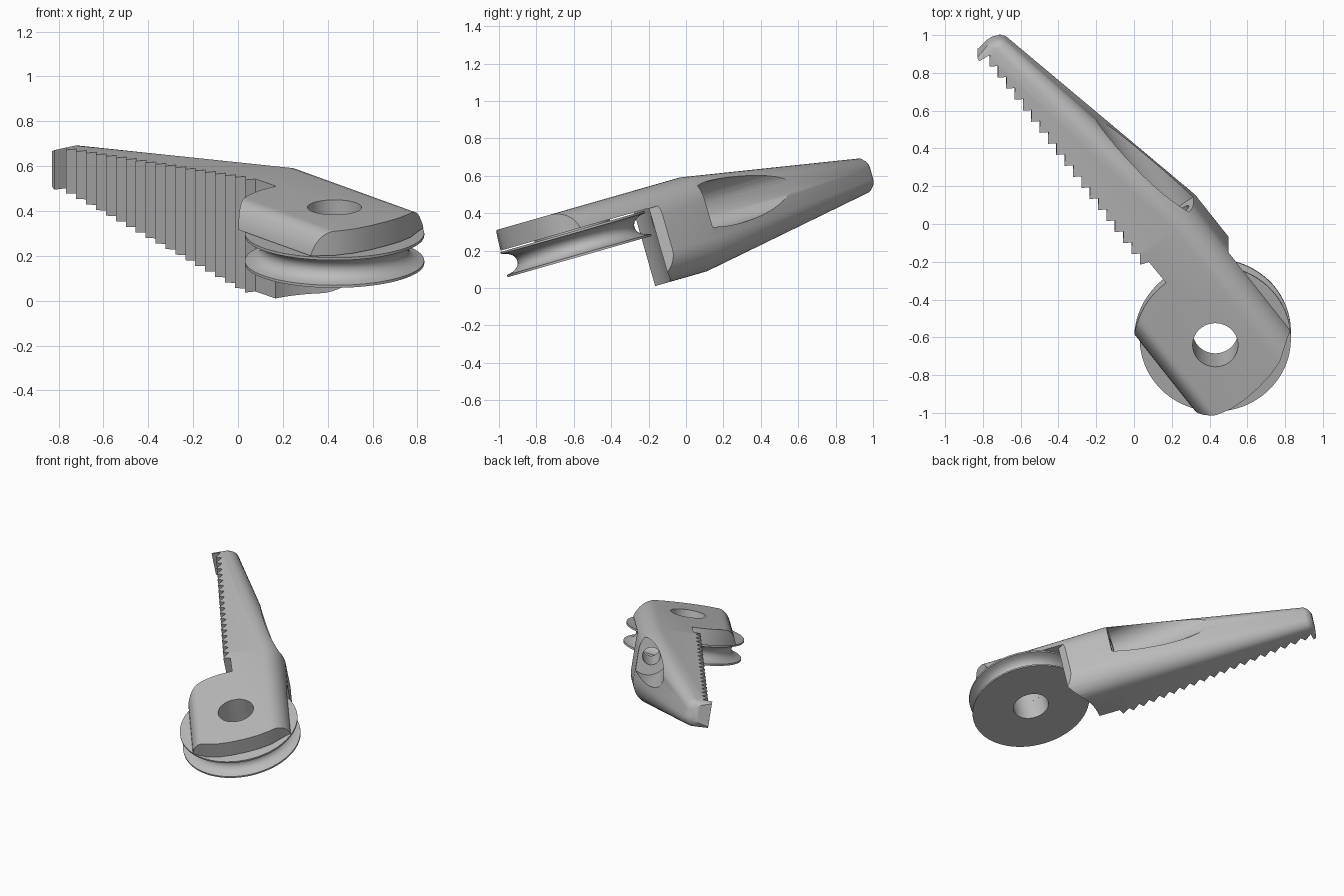
import bpy, bmesh, math
from mathutils import Vector, Matrix

if "Cube" in bpy.data.objects:
    bpy.data.objects.remove(bpy.data.objects["Cube"])

TILT = Matrix.Rotation(math.radians(16), 3, 'X')
ALONG, ACROSS = Vector((-.606, .796, 0)), Vector((.796, .606, 0))
AXLE_P, AXLE_Q = -.659, .039
MID, ROPE_W = .316, .385
TAU = math.tau

grey = bpy.data.materials.new("satin grey")
grey.use_nodes = True
grey.diffuse_color = (.5, .5, .5, 1)
grey.node_tree.nodes["Principled BSDF"].inputs["Base Color"].default_value = (.5, .5, .5, 1)


def place(p, q, w):
    """Jaw coordinates (along, across, up) to the tilted world."""
    return TILT @ (ALONG * p + ACROSS * q + Vector((0, 0, w)))


def loft(name, rings, closed=False):
    """Skin a row of rings, capped at the ends or closed into a loop."""
    bm = bmesh.new()
    rows = [[bm.verts.new(co) for co in ring] for ring in rings]
    n = len(rows[0])
    pairs = list(zip(rows, rows[1:])) + ([(rows[-1], rows[0])] if closed else [])
    for a, b in pairs:
        for i in range(n):
            j = (i + 1) % n
            bm.faces.new((a[i], a[j], b[j], b[i]))
    if not closed:
        bm.faces.new(rows[0])
        bm.faces.new(rows[-1])
    bmesh.ops.recalc_face_normals(bm, faces=bm.faces)
    mesh = bpy.data.meshes.new(name)
    bm.to_mesh(mesh)
    bm.free()
    mesh.materials.append(grey)
    ob = bpy.data.objects.new(name, mesh)
    bpy.context.collection.objects.link(ob)
    return ob


def prism(name, outline, low, high):
    return loft(name, [[place(p, q, w) for p, q in outline] for w in (low, high)])


def axle_ring(r, w, n=72):
    return [place(AXLE_P + r * math.cos(TAU * i / n),
                  AXLE_Q + r * math.sin(TAU * i / n), w) for i in range(n)]


def rope_ring(p, q, r, n=48):
    return [place(p, q + r * math.cos(TAU * i / n),
                  ROPE_W + r * math.sin(TAU * i / n)) for i in range(n)]


def combine(ob, tool, operation):
    mod = ob.modifiers.new("cut", 'BOOLEAN')
    mod.operation, mod.solver, mod.object = operation, 'EXACT', tool
    bpy.context.view_layer.objects.active = ob
    bpy.ops.object.modifier_apply(modifier=mod.name)
    bpy.data.objects.remove(tool)


def smooth(ob):
    bpy.ops.object.select_all(action='DESELECT')
    ob.select_set(True)
    bpy.context.view_layer.objects.active = ob
    bpy.ops.object.shade_smooth_by_angle(angle=math.radians(28))


def section(p, squash=1, inset=0, steps=10):
    """Rounded cross-section, tapering towards the tip."""
    t = max(0, (p + .025) / 1.36)
    half, right = (.261 - .171 * t) * squash, .39 - .262 * t - inset
    corner_w = (.161 - .1 * t) * squash
    corners = ((right, .14 - .08 * t, 1, 1), (-.29, .1, -1, 1),
               (-.29, .1, -1, -1), (right, .14 - .08 * t, 1, -1))
    ring = []
    for edge, corner_q, sq, sw in corners:
        for k in range(steps + 1):
            a = math.pi / 2 * (k if sq * sw > 0 else steps - k) / steps
            q = edge - sq * corner_q * (1 - math.cos(a))
            w = sw * (half - corner_w * (1 - math.sin(a)))
            ring.append(place(p, q, MID + w))
    return ring


# Jaw: tapered rounded bar with the plate over the pulley
jaw = loft("jaw", [section(-1.1), section(-.025), section(1.295),
                   section(1.32, .9, .012), section(1.337, .65, .04)])

# Plan outline: rounded plate end, arc beside the pulley, saw teeth, blunt tip
outline = [(-.82, .5), (-.87, .36), (-.905, .305), (-.94, .253), (-.968, .17),
           (-.985, .075), (-.993, -.02), (-.99, -.107), (-.97, -.19),
           (-.93, -.255), (-.86, -.36)]
for k in range(15):
    a = math.radians(-66 + 66 * k / 14)
    outline.append((AXLE_P + .43 * math.cos(a), AXLE_Q + .43 * math.sin(a)))
outline.append((-.082, .036))
for k in range(19):
    p = -.066 + .073 * k
    outline += [(p, -.012), (p + .048, .028)]
outline += [(1.302, -.038), (1.322, -.036), (1.334, .03), (1.345, .08), (1.345, .5)]
combine(jaw, prism("outline_tool", outline, -.2, .9), 'INTERSECT')

# Pulley clearance under the plate, with the flat trim at its side
combine(jaw, loft("pocket_tool", [axle_ring(.434, w) for w in (-.2, .465)]), 'DIFFERENCE')
trim = [[TILT @ Vector((u, v, w)) for u, v in ((.5, -.5), (1, -.5), (1, .3), (.5, .3))]
        for w in (-.2, .463)]
combine(jaw, loft("trim_tool", trim), 'DIFFERENCE')

# Axle hole, rope scoop in the side, and narrow rope bore to the pulley
combine(jaw, loft("axle_tool", [axle_ring(.12, w) for w in (.3, .8)]), 'DIFFERENCE')
combine(jaw, loft("scoop_tool", [rope_ring(-.01, .315, .132),
                                 rope_ring(.9, .412, .132)]), 'DIFFERENCE')
combine(jaw, loft("bore_tool", [rope_ring(-.5, .285, .06),
                                rope_ring(.1, .3, .06)]), 'DIFFERENCE')
smooth(jaw)

# Pulley: revolved wheel with a rounded rope groove and a low hub
profile = [(.12, .318), (.4, .318), (.4, .33)]
for k in range(1, 12):
    a = math.pi * k / 12
    profile.append((.4 - .075 * math.sin(a), .388 - .056 * math.cos(a)))
profile += [(.4, .446), (.4, .458), (.21, .458), (.21, .467), (.12, .467)]
pulley = loft("pulley", [axle_ring(r, w, 96) for r, w in profile], closed=True)
smooth(pulley)
